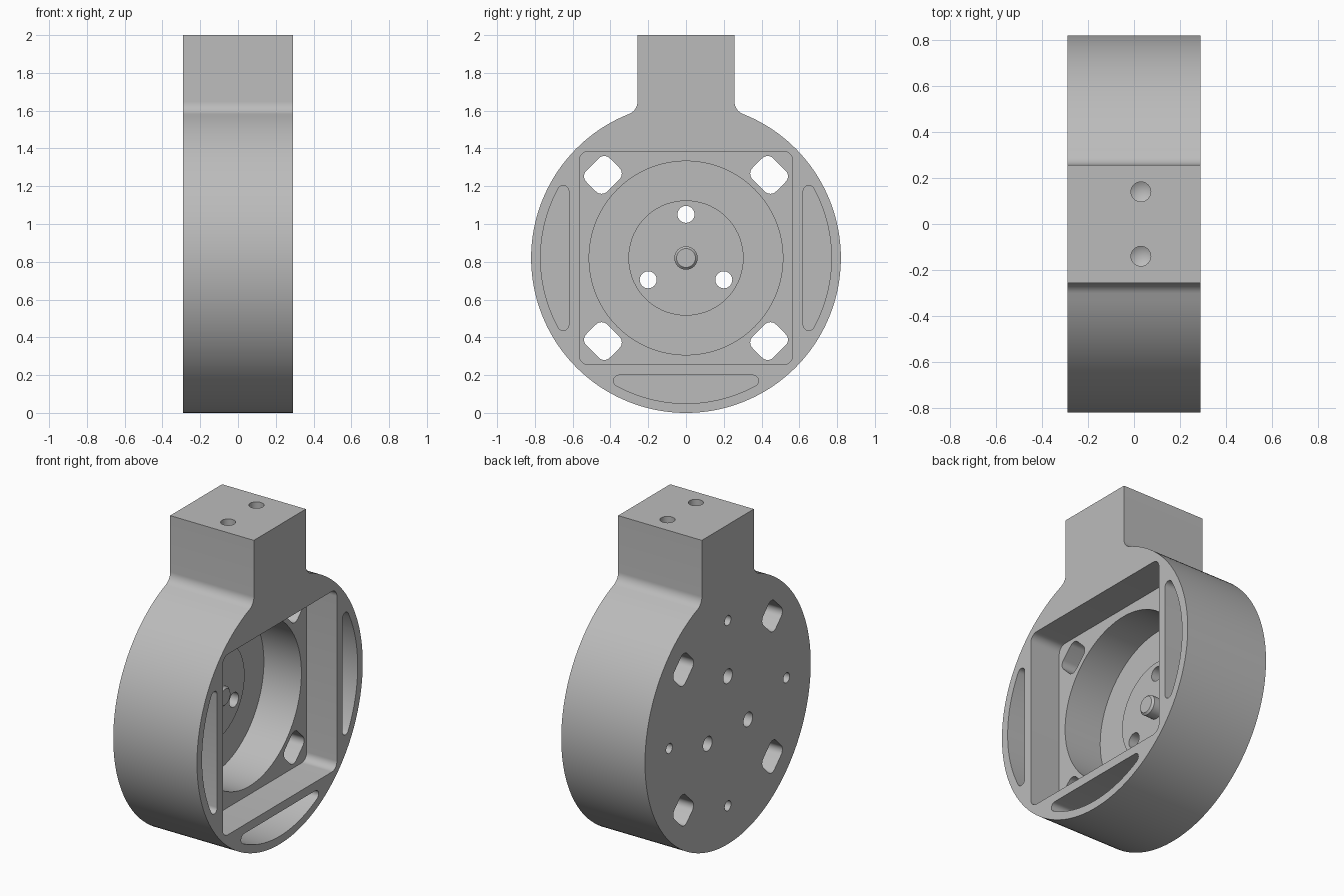
import bpy
import bmesh
from math import cos, sin, pi, sqrt, atan2

default = bpy.data.objects.get("Cube")
if default:
    bpy.data.objects.remove(default, do_unlink=True)

R = 0.82          # outer ring radius, also height of its centre
HALF = 0.29       # half thickness along x
FLOOR = -0.18     # floor of the round pocket
LEDGE = 0.08      # floor of the square pocket

grey = bpy.data.materials.new("plain grey")
grey.use_nodes = True
colour = (0.5, 0.5, 0.5, 1)
grey.diffuse_color = colour
grey.node_tree.nodes["Principled BSDF"].inputs["Base Color"].default_value = colour


def arc(cy, cz, r, a0, a1, n):
    """Points on an arc in the yz plane."""
    return [(cy + r * cos(a0 + (a1 - a0) * i / n),
             cz + r * sin(a0 + (a1 - a0) * i / n)) for i in range(n + 1)]


def circle(cy, cz, r, n=48):
    return arc(cy, cz, r, 0, 2 * pi, n)[:-1]


def turn(points, angle):
    c, s = cos(angle), sin(angle)
    return [(y * c - z * s, y * s + z * c) for y, z in points]


def move(points, dy, dz):
    return [(y + dy, z + dz) for y, z in points]


def rounded_rect(hy, hz, r):
    pts = []
    for k, (sy, sz) in enumerate([(1, 1), (-1, 1), (-1, -1), (1, -1)]):
        pts += arc(sy * (hy - r), sz * (hz - r), r, k * pi / 2, (k + 1) * pi / 2, 8)
    return pts


def make_object(name, bm):
    bmesh.ops.recalc_face_normals(bm, faces=bm.faces)
    mesh = bpy.data.meshes.new(name)
    bm.to_mesh(mesh)
    bm.free()
    mesh.materials.append(grey)
    obj = bpy.data.objects.new(name, mesh)
    bpy.context.collection.objects.link(obj)
    return obj


def loft(name, sections):
    """Solid joining (x, yz outline) sections along x."""
    bm = bmesh.new()
    rings = [[bm.verts.new((x, y, z)) for y, z in pts] for x, pts in sections]
    n = len(rings[0])
    for a, b in zip(rings, rings[1:]):
        for i in range(n):
            j = (i + 1) % n
            bm.faces.new((a[i], a[j], b[j], b[i]))
    bm.faces.new(rings[0])
    bm.faces.new(rings[-1])
    return make_object(name, bm)


def prism(name, points, x0, x1):
    return loft(name, [(x0, points), (x1, points)])


def combine(target, tool, operation="DIFFERENCE"):
    mod = target.modifiers.new(tool.name, "BOOLEAN")
    mod.operation = operation
    mod.solver = "EXACT"
    mod.object = tool
    bpy.context.view_layer.objects.active = target
    bpy.ops.object.modifier_apply(modifier=mod.name)
    bpy.data.objects.remove(tool, do_unlink=True)


# Body: round housing with a filleted square neck
neck, fillet = 0.257, 0.07
fy = neck + fillet
fz = sqrt((R + fillet) ** 2 - fy ** 2)
joint = atan2(fz, fy)
half_outline = (arc(0, 0, R, -pi / 2, joint, 72)
                + arc(fy, fz, fillet, joint + pi, pi, 10)[1:]
                + [(neck, 2 - R)])
outline = half_outline + [(-y, z) for y, z in reversed(half_outline[1:])]
body = prism("motor_housing", move(outline, 0, R), -HALF, HALF)

# Square and round pockets
combine(body, prism("square_pocket", move(rounded_rect(0.565, 0.565, 0.05), 0, R), LEDGE, 0.4))
combine(body, prism("round_pocket", circle(0, R, 0.513, 96), FLOOR, 0.2))

# Crescent pockets on the two sides and the bottom
end_r, chord, rim = 0.03, 0.62, 0.77
cy = chord + end_r
cz = sqrt((rim - end_r) ** 2 - cy ** 2)
a = atan2(cz, cy)
crescent = (arc(0, 0, rim, -a, a, 24)
            + arc(cy, cz, end_r, a, pi, 8)[1:]
            + arc(cy, -cz, end_r, pi, 2 * pi - a, 8)[:-1])
for angle in (0, pi, -pi / 2):
    combine(body, prism("crescent_pocket", move(turn(crescent, angle), 0, R), FLOOR, 0.4))

# Raised hub plate and chamfered centre boss
combine(body, prism("hub_plate", circle(0, R, 0.305, 72), -0.23, FLOOR + 0.012), "UNION")
boss = loft("centre_boss", [(-0.23, circle(0, R, 0.062)),
                            (-0.1, circle(0, R, 0.062)),
                            (-0.088, circle(0, R, 0.05))])
combine(body, boss, "UNION")

# Three through holes around the boss
for k in range(3):
    angle = pi / 2 + k * 2 * pi / 3
    hole = circle(0.231 * cos(angle), R + 0.231 * sin(angle), 0.045, 32)
    combine(body, prism("hub_hole", hole, -0.4, 0))

# Diagonal slots and blind screw holes in the closed face
for k in range(4):
    angle = pi / 4 + k * pi / 2
    slot = turn(move(rounded_rect(0.078, 0.088, 0.042), 0.622, 0), angle)
    combine(body, prism("corner_slot", move(slot, 0, R), -0.4, 0.2))
    angle = k * pi / 2
    screw = circle(0.58 * cos(angle), R + 0.58 * sin(angle), 0.031, 32)
    combine(body, prism("screw_hole", screw, -0.4, -0.05))

# Drilled holes with conical ends in the neck top
for y in (-0.14, 0.14):
    bm = bmesh.new()
    rings = []
    for z in (2.1, 1.7):
        rings.append([bm.verts.new((0.03 + u, y + v, z)) for u, v in circle(0, 0, 0.043, 32)])
    tip = bm.verts.new((0.03, y, 1.675))
    top, low = rings
    bm.faces.new(top)
    for i in range(len(top)):
        j = (i + 1) % len(top)
        bm.faces.new((top[i], top[j], low[j], low[i]))
        bm.faces.new((low[i], low[j], tip))
    combine(body, make_object("neck_hole", bm))

# Smooth curved walls, keep machined edges crisp
bpy.ops.object.select_all(action="DESELECT")
body.select_set(True)
bpy.context.view_layer.objects.active = body
bpy.ops.object.shade_smooth_by_angle(angle=pi / 7)
